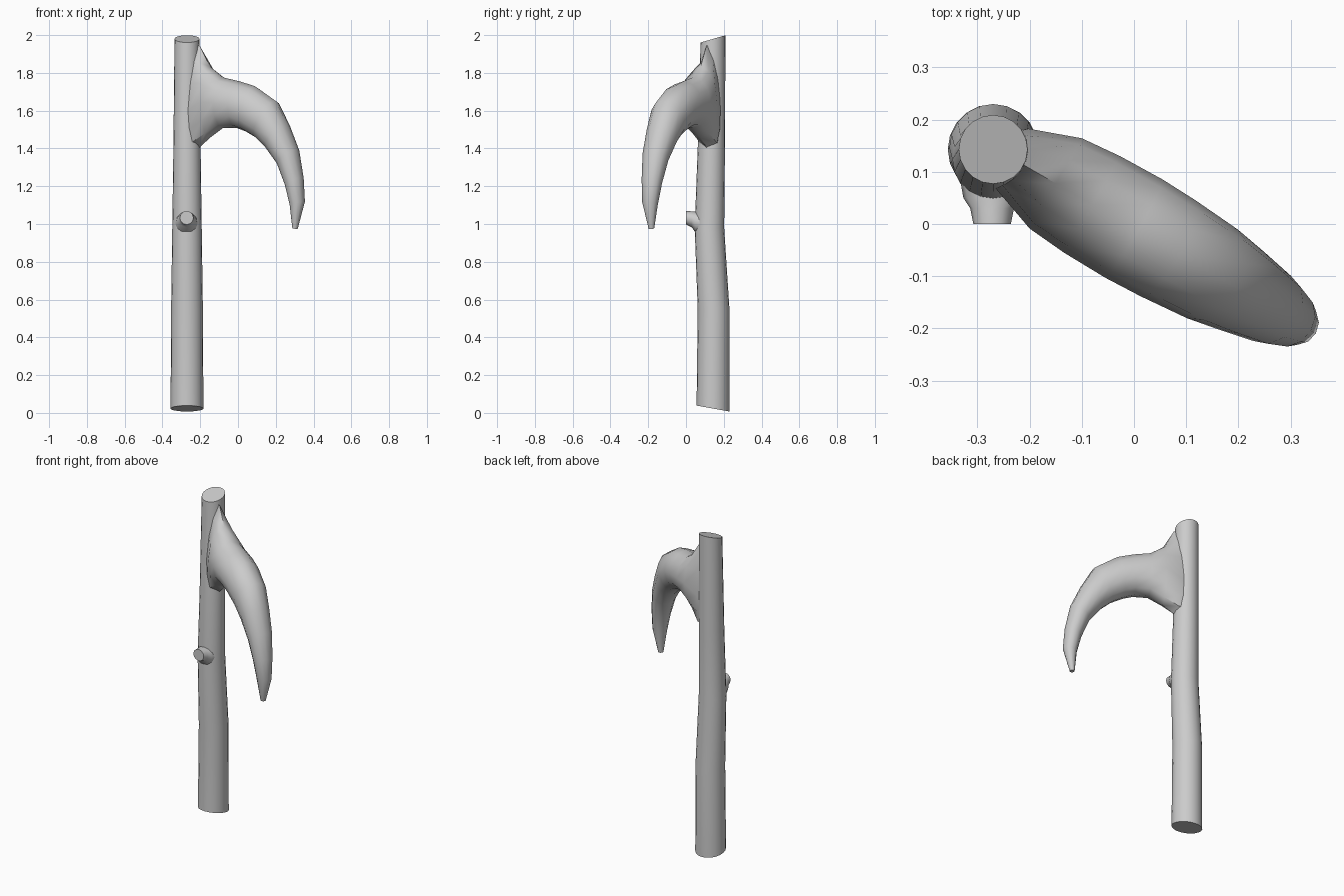
import bpy, bmesh, math
from mathutils import Vector

if "Cube" in bpy.data.objects:
    bpy.data.objects.remove(bpy.data.objects["Cube"])

POLE = Vector((-0.27, 0.147, 0))          # horn root on plan
D = Vector((0.866, -0.5, 0))              # direction the horn points
N = Vector((0.5, 0.866, 0))               # sideways across the horn
Z = Vector((0, 0, 1))


def loft(name, rings):
    """Skin a list of equal-length vertex rings and cap both ends."""
    bm = bmesh.new()
    loops = [[bm.verts.new(p) for p in ring] for ring in rings]
    n = len(loops[0])
    for a, b in zip(loops, loops[1:]):
        for i in range(n):
            j = (i + 1) % n
            bm.faces.new((a[i], a[j], b[j], b[i]))
    bm.faces.new(loops[0])
    bm.faces.new(loops[-1])
    bmesh.ops.recalc_face_normals(bm, faces=bm.faces)
    mesh = bpy.data.meshes.new(name)
    bm.to_mesh(mesh)
    bm.free()
    ob = bpy.data.objects.new(name, mesh)
    bpy.context.collection.objects.link(ob)
    bpy.ops.object.select_all(action='DESELECT')
    ob.select_set(True)
    bpy.context.view_layer.objects.active = ob
    bpy.ops.object.shade_smooth_by_angle(angle=math.radians(40))
    return ob


def oval(centre, u, v, a, b, n):
    angles = [2 * math.pi * i / n for i in range(n)]
    return [centre + u * (a * math.cos(t)) + v * (b * math.sin(t)) for t in angles]


# Bent, tapering pole with slanted ends: z, y, radius, slope of the ring
pole = [(0.023, 0.143, 0.087, -0.18), (0.55, 0.146, 0.084, 0),
        (0.98, 0.124, 0.078, 0), (1.4, 0.134, 0.072, 0), (1.98, 0.143, 0.066, 0.29)]
loft("pole", [oval(Vector((-0.27, y, z)), Vector((1, 0, 0)), Vector((0, 1, k)), r, r, 20)
              for z, y, r, k in pole])

# Cut-off twig stub: y, z, radius
stub = [(0.1, 1.0, 0.064), (0.05, 1.01, 0.055), (0.03, 1.025, 0.042), (0.0, 1.033, 0.036)]
loft("twig_stub", [oval(Vector((-0.272, y, z)), Vector((1, 0, 0)), Z, r, r, 12)
                   for y, z, r in stub])

# Horn root wraps the pole: half outline of (sideways, height)
half = [(0, 1.945), (0.035, 1.86), (0.055, 1.75), (0.065, 1.6),
        (0.062, 1.5), (0.052, 1.43), (0, 1.405)]
outline = half + [(-n, z) for n, z in half[-2:0:-1]]
rings = [[POLE + D * (math.sqrt(0.077 ** 2 - n * n)) + N * n + Z * z for n, z in outline]]
# close the root inside the pole
rings.insert(0, [POLE + D * 0.02 + N * n * 0.8 + Z * z for n, z in outline])

# Curved horn: x, z, half depth, half width, tilt of the ring
horn = [(-0.15, 1.645, 0.19, 0.100, 0), (-0.08, 1.642, 0.134, 0.107, 0),
        (0.0, 1.632, 0.124, 0.109, 4), (0.065, 1.61, 0.123, 0.106, 13),
        (0.15, 1.553, 0.114, 0.098, 30), (0.207, 1.467, 0.087, 0.086, 45),
        (0.265, 1.355, 0.068, 0.072, 54), (0.298, 1.225, 0.052, 0.056, 66),
        (0.314, 1.11, 0.041, 0.042, 76), (0.302, 0.975, 0.014, 0.015, 92)]
for x, z, a, b, tilt in horn:
    t = math.radians(tilt)
    centre = POLE + D * ((x + 0.27) / 0.866) + Z * z
    rings.append(oval(centre, D * math.sin(t) + Z * math.cos(t), N, a, b, 12))
loft("curved_horn", rings)
